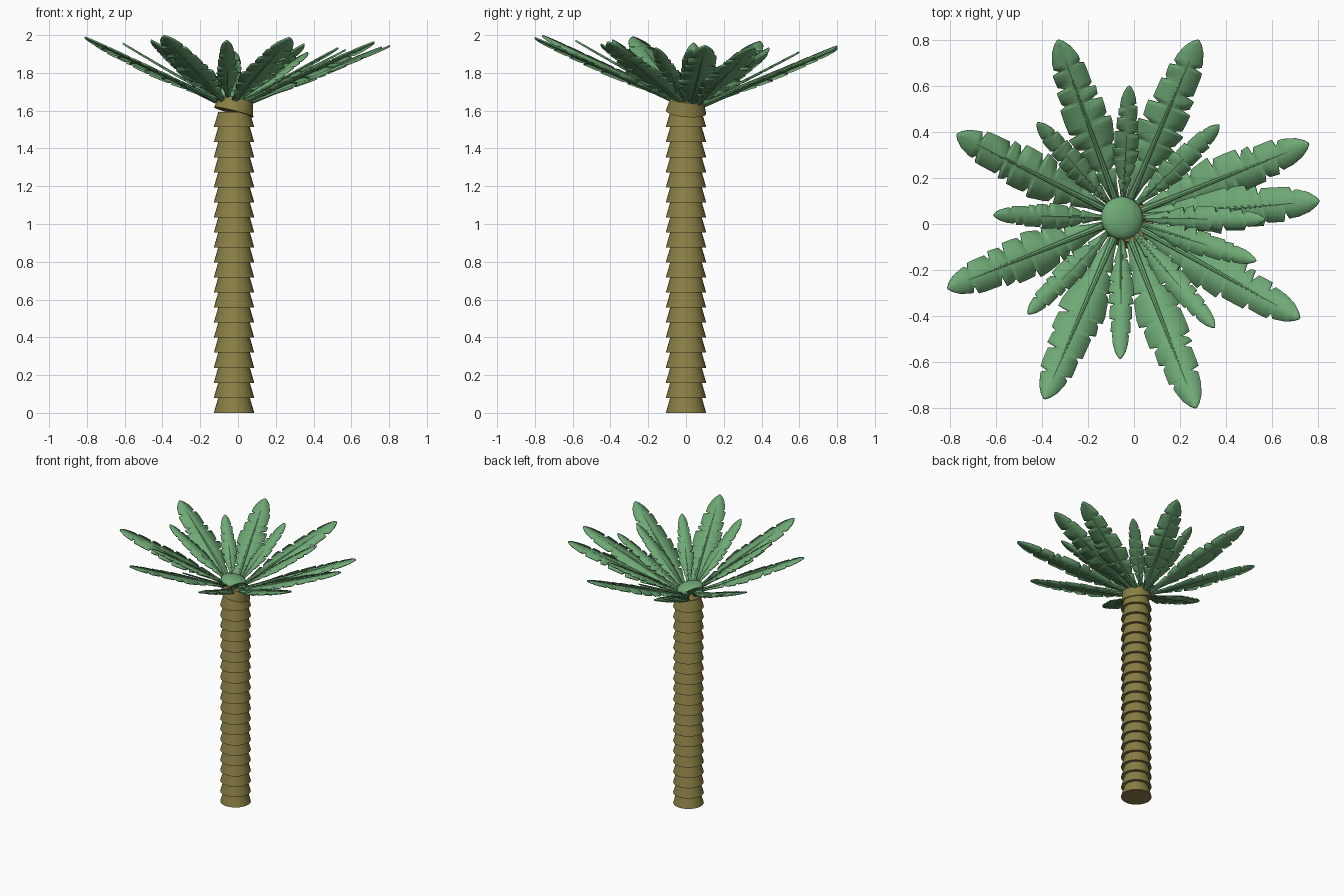
import bpy, bmesh, math, random
from mathutils import Vector, Matrix

if "Cube" in bpy.data.objects:
    bpy.data.objects.remove(bpy.data.objects["Cube"])

random.seed(4)


def material(name, col):
    m = bpy.data.materials.new(name)
    m.diffuse_color = (*col, 1)
    m.use_nodes = True
    m.node_tree.nodes["Principled BSDF"].inputs["Base Color"].default_value = m.diffuse_color
    return m


BARK = material("bark", (0.25, 0.21, 0.06))
LEAF = material("leaf", (0.16, 0.40, 0.18))


def finish(name, bm, mat, angle=35):
    bmesh.ops.recalc_face_normals(bm, faces=bm.faces)
    me = bpy.data.meshes.new(name)
    bm.to_mesh(me)
    bm.free()
    ob = bpy.data.objects.new(name, me)
    bpy.context.collection.objects.link(ob)
    me.materials.append(mat)
    bpy.ops.object.select_all(action='DESELECT')
    ob.select_set(True)
    bpy.context.view_layer.objects.active = ob
    bpy.ops.object.shade_smooth_by_angle(angle=math.radians(angle))
    return ob


def cone(bm, r1, r2, h, mat):
    bmesh.ops.create_cone(bm, cap_ends=True, segments=32, radius1=r1, radius2=r2,
                          depth=h, matrix=mat)


# trunk: stacked flared rings
STEP, RINGS, TX = 0.0796, 20, -0.021
bm = bmesh.new()
for i in range(RINGS):
    cone(bm, 0.107, 0.084, STEP, Matrix.Translation((TX, 0, (i + 0.5) * STEP)))
finish("trunk", bm, BARK)

# tilted ring at the trunk top
TILT = Matrix.Rotation(math.radians(14), 4, 'Y') @ Matrix.Rotation(math.radians(-5), 4, 'X')
bm = bmesh.new()
cone(bm, 0.107, 0.088, 0.072, Matrix.Translation((TX - 0.002, 0, 1.592)) @ TILT
     @ Matrix.Translation((0, 0, 0.036)))
finish("trunk_top_ring", bm, BARK)

# green crown heart
CX, CY = -0.052, 0.026
bm = bmesh.new()
bmesh.ops.create_uvsphere(bm, u_segments=32, v_segments=12, radius=1,
                          matrix=Matrix.Translation((CX, CY, 1.675)) @ TILT
                          @ Matrix.Diagonal((0.094, 0.094, 0.04, 1)))
finish("crown_heart", bm, LEAF)

# leaf half-width along its length
PROFILE = [(0, .14), (.12, .3), (.25, .62), (.36, .9), (.45, 1), (.55, .95), (.68, .82),
           (.8, .72), (.88, .62), (.94, .44), (.98, .22), (1, .04)]


def interp(pts, t):
    for (a, wa), (b, wb) in zip(pts, pts[1:]):
        if t <= b:
            return wa + (wb - wa) * (t - a) / max(b - a, 1e-6)
    return pts[-1][1]


def torn_edge():
    """Multiplier curve with narrow tears along one leaf edge."""
    pts = [(0, 1)]
    for t in (.22, .35, .47, .59, .70, .82):
        t += random.uniform(-.035, .035)
        d = random.uniform(.45, .8)
        pts += [(t - .012, 1.04), (t, d), (t + .02, .93)]
    return pts + [(1, 1)]


def frond(name, tip, half_width, base_r, lift):
    tip = Vector(tip)
    out = Vector((tip.x - CX, tip.y - CY, 0)).normalized()
    base = Vector((CX, CY, 0)) + out * base_r
    base.z = 1.642 + lift - 0.2 * (base.x - CX) - 0.1 * (base.y - CY)
    along = tip - base
    side = Vector((-out.y, out.x, 0))
    up = along.normalized().cross(side)
    edges = (torn_edge(), torn_edge())
    ts = sorted({round(t, 4) for c in (PROFILE, *edges) for t, _ in c})

    # blade with torn edges
    bm = bmesh.new()
    rows = []
    for t in ts:
        w = half_width * interp(PROFILE, t)
        mid = base + along * t
        row = []
        for s, e in ((1, edges[0]), (0, None), (-1, edges[1])):
            k = s * w * interp(e, t) if s else 0
            row.append(bm.verts.new(mid + side * k + up * (-0.08 * abs(k))))
        rows.append(row)
    for a, b in zip(rows, rows[1:]):
        for j in (0, 1):
            bm.faces.new((a[j], b[j], b[j + 1], a[j + 1]))
    blade = finish(name, bm, LEAF, 30)
    mod = blade.modifiers.new("thickness", 'SOLIDIFY')
    mod.thickness = 0.008
    mod.offset = 0

    # tapered midrib
    bm = bmesh.new()
    rot = along.to_track_quat('Z', 'Y').to_matrix().to_4x4()
    bmesh.ops.create_cone(bm, cap_ends=True, segments=8, radius1=half_width * .15,
                          radius2=half_width * .03, depth=along.length * .97,
                          matrix=Matrix.Translation(base + along * .485) @ rot)
    finish(name + "_midrib", bm, LEAF)


# outer large fronds and inner small fronds, by tip position in plan
LARGE = [(-.33, .80), (.28, .80), (.76, .35), (.805, .10), (.72, -.41), (.27, -.80),
         (-.39, -.76), (-.81, -.28), (-.77, .39)]
SMALL = [(-.02, .60), (.37, .43), (.57, .02), (.53, -.16), (.35, -.45), (-.06, -.585),
         (-.46, -.39), (-.61, .04), (-.42, .44)]
for i, (x, y) in enumerate(LARGE):
    frond(f"large_frond_{i + 1}", (x, y, 1.963 - .02 * x - .035 * y), .102, .07, 0)
for i, (x, y) in enumerate(SMALL):
    frond(f"small_frond_{i + 1}", (x, y, 1.94 - .03 * x - .05 * y), .056, .07, .015)
